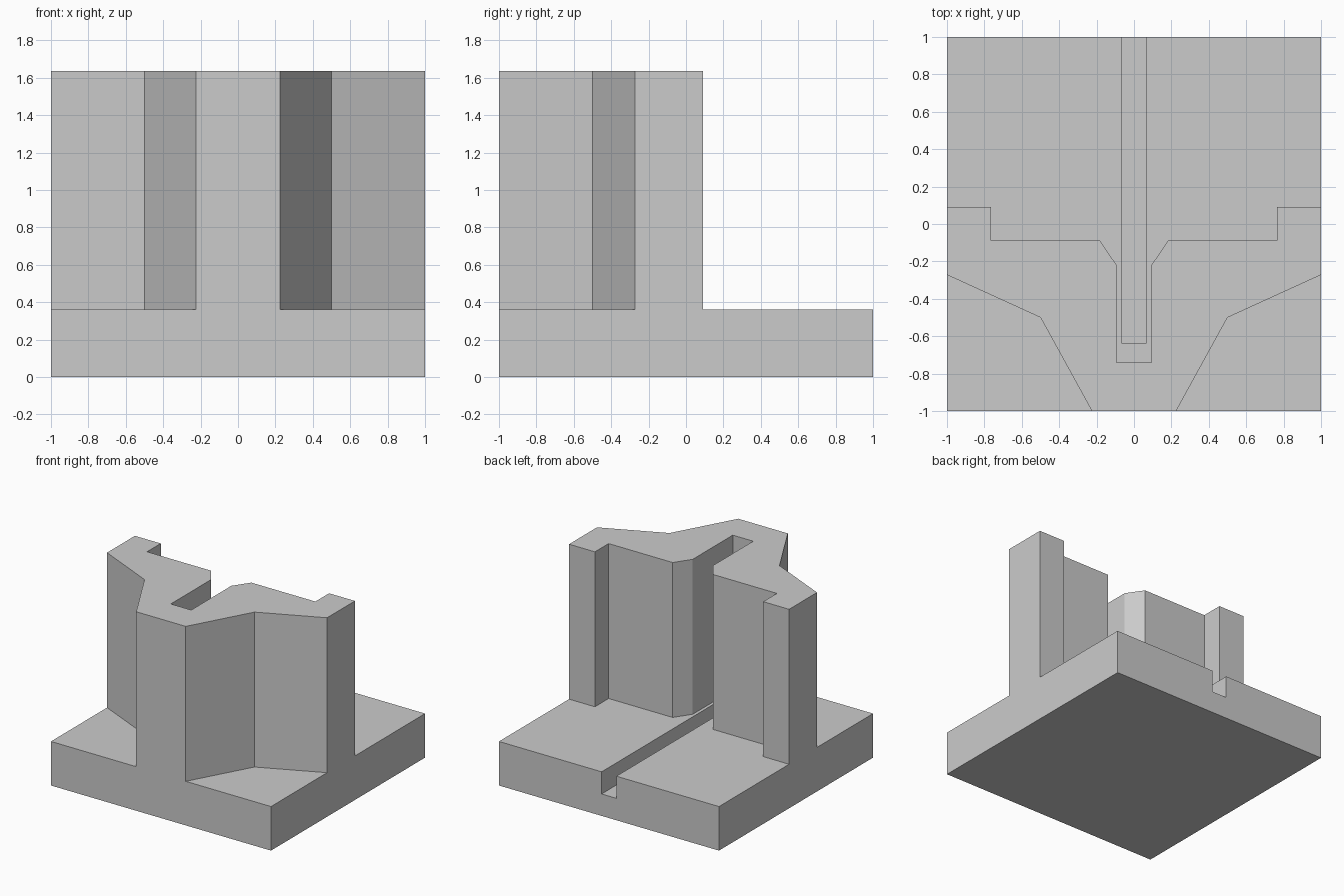
import bpy
import bmesh

cube = bpy.data.objects.get("Cube")
if cube:
    bpy.data.objects.remove(cube, do_unlink=True)

HEIGHT, FLOOR, GROOVE = 1.635, 0.362, 0.18

grey = bpy.data.materials.new("light_grey")
grey.use_nodes = True
colour = (0.6, 0.6, 0.6, 1)
grey.diffuse_color = colour
grey.node_tree.nodes["Principled BSDF"].inputs["Base Color"].default_value = colour


def prism(name, outline, bottom, top):
    """Extrude a plan outline upwards into a closed solid."""
    bm = bmesh.new()
    face = bm.faces.new([bm.verts.new((x, y, bottom)) for x, y in outline])
    side = bmesh.ops.extrude_face_region(bm, geom=[face])["geom"]
    for v in side:
        if isinstance(v, bmesh.types.BMVert):
            v.co.z = top
    bmesh.ops.recalc_face_normals(bm, faces=bm.faces)
    mesh = bpy.data.meshes.new(name)
    bm.to_mesh(mesh)
    bm.free()
    obj = bpy.data.objects.new(name, mesh)
    bpy.context.collection.objects.link(obj)
    obj.data.materials.append(grey)
    return obj


def carve(body, name, outline, bottom, top):
    """Cut a prism out of the body."""
    cutter = prism(name, outline, bottom, top)
    cutter.hide_render = True
    mod = body.modifiers.new(name, "BOOLEAN")
    mod.operation = "DIFFERENCE"
    mod.solver = "EXACT"
    mod.object = cutter
    bpy.context.view_layer.objects.active = body
    bpy.ops.object.modifier_apply(modifier=mod.name)
    bpy.data.objects.remove(cutter, do_unlink=True)


def mirrored(half):
    return half + [(-x, y) for x, y in reversed(half)]


# Solid block that the base and the upright wall are carved from
body = prism("base_and_wall", mirrored([(1, -1), (1, 1)]), 0, HEIGHT)

# Angled front corners
corner = [(0.225, -1), (0.5, -0.5), (1, -0.272), (1.2, -0.272), (1.2, -1.2), (0.225, -1.2)]
for side in (1, -1):
    carve(body, "front_corner", [(side * x, y) for x, y in corner], FLOOR, 2)

# Open back with side returns, chamfered mouth and narrow slot
carve(body, "back_opening", mirrored([
    (0.093, -0.74), (0.093, -0.22), (0.183, -0.088), (0.765, -0.088),
    (0.765, 0.09), (1.2, 0.09), (1.2, 1.2)]), FLOOR, 2)

# Groove in the floor running out of the back edge
carve(body, "floor_groove", mirrored([(0.067, -0.635), (0.067, 1.2)]), GROOVE, 1)
